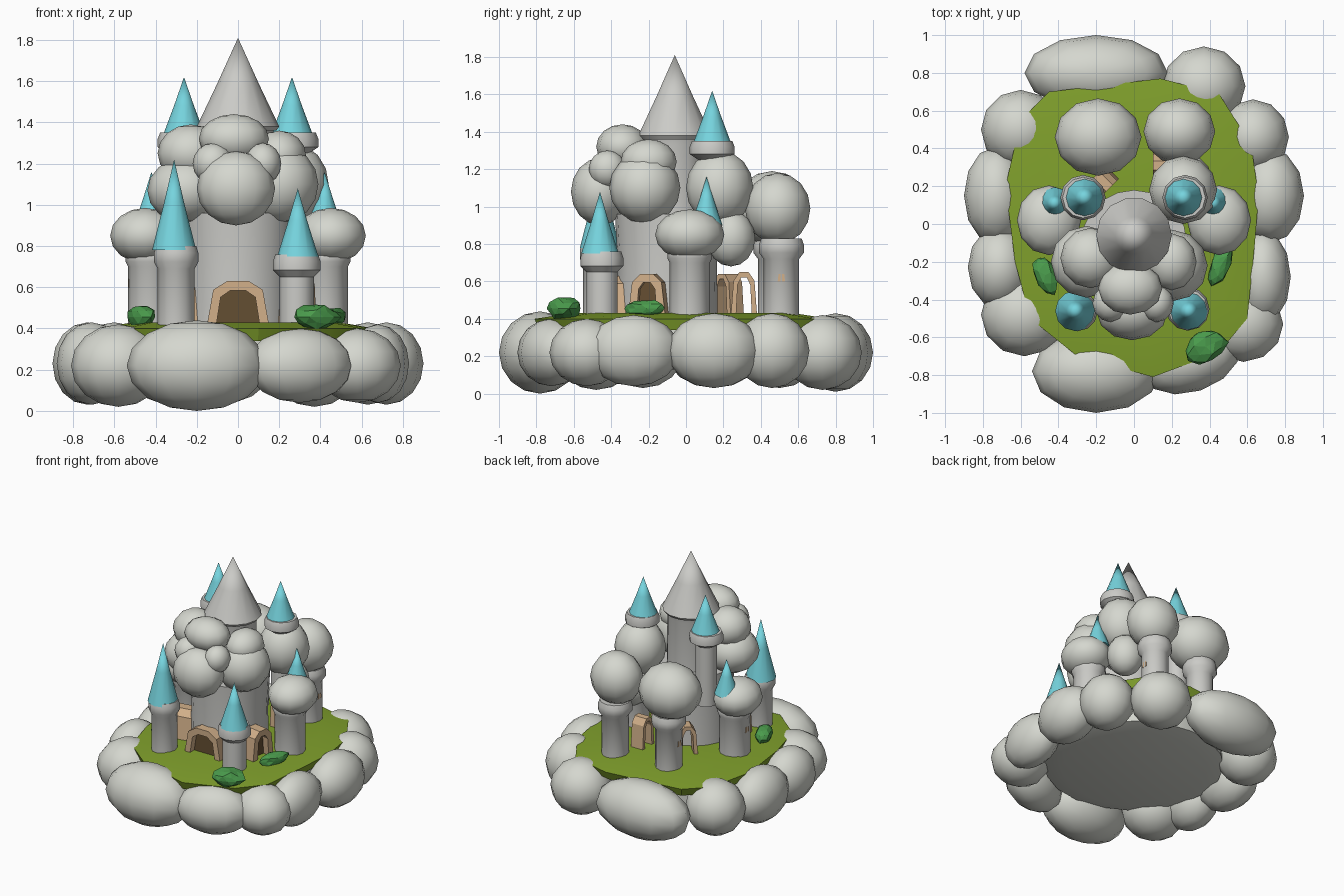
import bpy, bmesh, math, random
from mathutils import Matrix, Vector

if "Cube" in bpy.data.objects:
    bpy.data.objects.remove(bpy.data.objects["Cube"])

random.seed(4)


def material(name, r, g, b):
    lin = [((c / 255 + 0.055) / 1.055) ** 2.4 for c in (r, g, b)]
    m = bpy.data.materials.new(name)
    m.diffuse_color = (*lin, 1)
    m.use_nodes = True
    m.node_tree.nodes["Principled BSDF"].inputs["Base Color"].default_value = m.diffuse_color
    return m


CLOUD = material("cloud_grey", 213, 215, 207)
STONE = material("stone_grey", 203, 203, 199)
ROOF = material("roof_cyan", 118, 212, 222)
GRASS = material("grass_green", 128, 160, 44)
BUSH = material("bush_green", 74, 155, 76)
TAN = material("door_tan", 210, 176, 138)
DARK = material("door_brown", 100, 78, 50)


def finish(name, bm, mat, angle=None):
    bmesh.ops.recalc_face_normals(bm, faces=bm.faces[:])
    me = bpy.data.meshes.new(name)
    bm.to_mesh(me)
    bm.free()
    me.materials.append(mat)
    ob = bpy.data.objects.new(name, me)
    bpy.context.collection.objects.link(ob)
    if angle:
        bpy.ops.object.select_all(action='DESELECT')
        ob.select_set(True)
        bpy.context.view_layer.objects.active = ob
        bpy.ops.object.shade_smooth_by_angle(angle=math.radians(angle))
    return ob


def puff(name, loc, rad, rot=0):
    bm = bmesh.new()
    bmesh.ops.create_uvsphere(bm, u_segments=12, v_segments=8, radius=1)
    bm.transform(Matrix.Translation(loc) @ Matrix.Rotation(math.radians(rot), 4, 'Z')
                 @ Matrix.Diagonal((*rad, 1)))
    return finish(name, bm, CLOUD, 60)


def lathe(name, xy, profile, mat, n=12):
    # profile of (radius, z), closed at both ends
    bm = bmesh.new()
    rings = []
    for r, z in profile:
        if r == 0:
            rings.append([bm.verts.new((*xy, z))])
        else:
            rings.append([bm.verts.new((xy[0] + r * math.cos(math.tau * i / n),
                                        xy[1] + r * math.sin(math.tau * i / n), z)) for i in range(n)])
    for a, b in zip(rings, rings[1:]):
        for i in range(n):
            j = (i + 1) % n
            if len(b) == 1:
                bm.faces.new((a[i], a[j], b[0]))
            else:
                bm.faces.new((a[i], a[j], b[j], b[i]))
    bm.faces.new(rings[0])
    if len(rings[-1]) > 1:
        bm.faces.new(rings[-1])
    return finish(name, bm, mat, 40)


def tower(name, xy, r, z0, z1, rc, h):
    # column with a rounded collar
    lathe(name, xy, [(r, z0), (r, z1), (rc, z1 + h * .3), (rc, z1 + h * .7), (rc * .9, z1 + h)], STONE)


def spire(name, xy, r, z0, z1, mat=ROOF):
    lathe(name, xy, [(r, z0), (r * .45, z0 + (z1 - z0) * .53), (0, z1)], mat)


def prism(name, pts, depth, mat, mtx):
    # 2D outline in local x/z, extruded along local y
    bm = bmesh.new()
    f = bm.faces.new([bm.verts.new((x, 0, z)) for x, z in pts])
    ext = bmesh.ops.extrude_face_region(bm, geom=[f])
    bmesh.ops.translate(bm, vec=(0, depth, 0),
                        verts=[v for v in ext['geom'] if isinstance(v, bmesh.types.BMVert)])
    bm.transform(mtx)
    return finish(name, bm, mat)


def porch(name, loc, ang, w, h, depth, back=True, t=.045):
    # arched frame whose opening faces local -y
    m = Matrix.Translation(loc) @ Matrix.Rotation(math.radians(ang), 4, 'Z')
    arch = lambda w, h: [(-w, 0), (-w * .8, h * .8), (-w * .35, h), (w * .35, h), (w * .8, h * .8), (w, 0)]
    outer, inner = arch(w, h), arch(w - t, h - t)
    prism(name + "_frame", outer + inner[::-1], depth, TAN, m)
    if back:
        prism(name + "_opening", inner, .008, DARK, m @ Matrix.Translation((0, min(depth * .5, .05), 0)))


# cloud ring under the island: x, y, z, rx, ry, rz, rotation
for i, (x, y, z, a, b, c, r) in enumerate([
        (-.2, .8, .22, .38, .2, .21, 0), (.37, .73, .22, .22, .21, .2, 0),
        (.63, .46, .23, .19, .2, .2, 0), (.72, .15, .23, .18, .25, .2, 0),
        (.68, -.28, .23, .15, .25, .19, 0), (.58, -.53, .22, .21, .2, .18, 0),
        (.3, -.72, .22, .27, .17, .18, 18), (-.2, -.78, .22, .34, .22, .22, 0),
        (-.58, -.48, .22, .23, .22, .2, 0), (-.71, -.23, .23, .17, .22, .2, 0),
        (-.73, .15, .23, .17, .26, .2, 0), (-.6, .5, .23, .21, .21, .2, 0)]):
    puff(f"base_cloud_{i}", (x, y, z), (a, b, c), r)
lathe("island_core", (0, 0), [(.5, .13), (.62, .16), (.62, .36)], CLOUD, 20)

# grass top, slightly domed
bm = bmesh.new()
edge = [(.14, .77), (.45, .69), (.62, .42), (.66, .15), (.64, -.1), (.6, -.5), (.45, -.68), (.1, -.81),
        (-.3, -.7), (-.55, -.5), (-.63, -.2), (-.68, .2), (-.6, .55), (-.45, .7)]
outer = [bm.verts.new((x, y, .4)) for x, y in edge]
lower = [bm.verts.new((x * .97, y * .97, .34)) for x, y in edge]
mid = [bm.verts.new((x * .75, y * .75, .43)) for x, y in edge]
for i in range(len(edge)):
    j = (i + 1) % len(edge)
    bm.faces.new((outer[i], outer[j], mid[j], mid[i]))
    bm.faces.new((lower[i], lower[j], outer[j], outer[i]))
bm.faces.new(mid)
bm.faces.new(lower)
finish("grass", bm, GRASS, 30)

# main keep
lathe("keep_wall", (0, -.1), [(.27, .41), (.265, .7), (.28, .96)], STONE, 20)
lathe("upper_keep", (0, -.06), [(.17, .9), (.165, 1.33), (.18, 1.39)], STONE, 14)
lathe("keep_roof", (0, -.06), [(.185, 1.36), (.2, 1.38), (.1, 1.59), (0, 1.81)], STONE, 14)

# front towers
tower("front_left_tower", (-.3, -.46), .09, .41, .69, .108, .11)
spire("front_left_roof", (-.31, -.46), .107, .78, 1.22)
tower("front_right_tower", (.285, -.45), .083, .41, .65, .115, .11)
spire("front_right_roof", (.29, -.46), .1, .75, 1.08)

# side towers with cloud caps, upper towers on both sides
for side, s in (("left", -1), ("right", 1)):
    tower(f"{side}_side_tower", (s * .425, .02), .108, .41, .7, .12, .08)
    puff(f"{side}_side_cap", (s * .45, .02, .85), (.17, .185, .135))
    spire(f"{side}_small_roof", (s * .42, .11), .085, .9, 1.16)
    tower(f"{side}_upper_tower", (s * .27, .14), .075, .8, 1.25, .12, .1)
    spire(f"{side}_upper_roof", (s * .262, .14), .105, 1.33, 1.62)

# back towers
for side, x, y, rad in (("left", -.19, .46, (.23, .205, .2)), ("right", .24, .49, (.19, .175, .19))):
    tower(f"back_{side}_tower", (x, y + .02), .095, .41, .72, .12, .11)
    puff(f"back_{side}_cap", (x, y, .99), rad)

# clouds wrapped round the keep
for i, (x, y, z, a, b, c) in enumerate([
        (-.01, -.46, 1.08, .19, .155, .18), (-.02, -.34, 1.32, .17, .14, .12),
        (.2, -.22, 1.1, .19, .19, .19), (-.25, -.2, 1.07, .19, .19, .16),
        (-.23, -.18, 1.25, .16, .16, .14), (.2, -.2, 1.24, .13, .15, .12),
        (.12, -.42, 1.2, .09, .1, .1), (-.12, -.42, 1.2, .1, .1, .1),
        (.26, .18, 1.1, .18, .18, .2), (.28, .24, .83, .13, .13, .15)]):
    puff(f"keep_cloud_{i}", (x, y, z), (a, b, c))

# doorways
porch("front_door", (.0, -.43, .42), 0, .15, .21, .15)
porch("right_door", (.36, -.21, .42), 80, .1, .22, .16)
porch("left_door", (-.36, -.21, .42), -80, .1, .22, .16)
porch("back_right_arch", (.2, .31, .42), 90, .07, .23, .1, False, .028)
porch("back_left_arch", (-.2, .26, .42), 225, .07, .22, .1, False, .028)

# small painted windows
for name, loc, ang in (("left_window", (-.532, .02, .6), -90), ("back_right_window", (.334, .51, .6), 90),
                       ("back_left_window", (-.284, .48, .6), -90)):
    prism(name, [(-.02, 0), (.02, 0), (.015, .04), (-.015, .04)], .008, TAN,
          Matrix.Translation(loc) @ Matrix.Rotation(math.radians(ang), 4, 'Z'))

# bushes
for i, (x, y, z, a, b, c, r) in enumerate([
        (-.47, -.27, .455, .06, .11, .06, 25), (.38, -.65, .455, .12, .09, .065, 25),
        (.46, -.22, .455, .055, .12, .05, -25)]):
    bm = bmesh.new()
    bmesh.ops.create_icosphere(bm, subdivisions=2, radius=1)
    for v in bm.verts:
        v.co *= random.uniform(.85, 1.08)
    bm.transform(Matrix.Translation((x, y, z)) @ Matrix.Rotation(math.radians(r), 4, 'Z')
                 @ Matrix.Diagonal((a, b, c, 1)))
    finish(f"bush_{i}", bm, BUSH)
